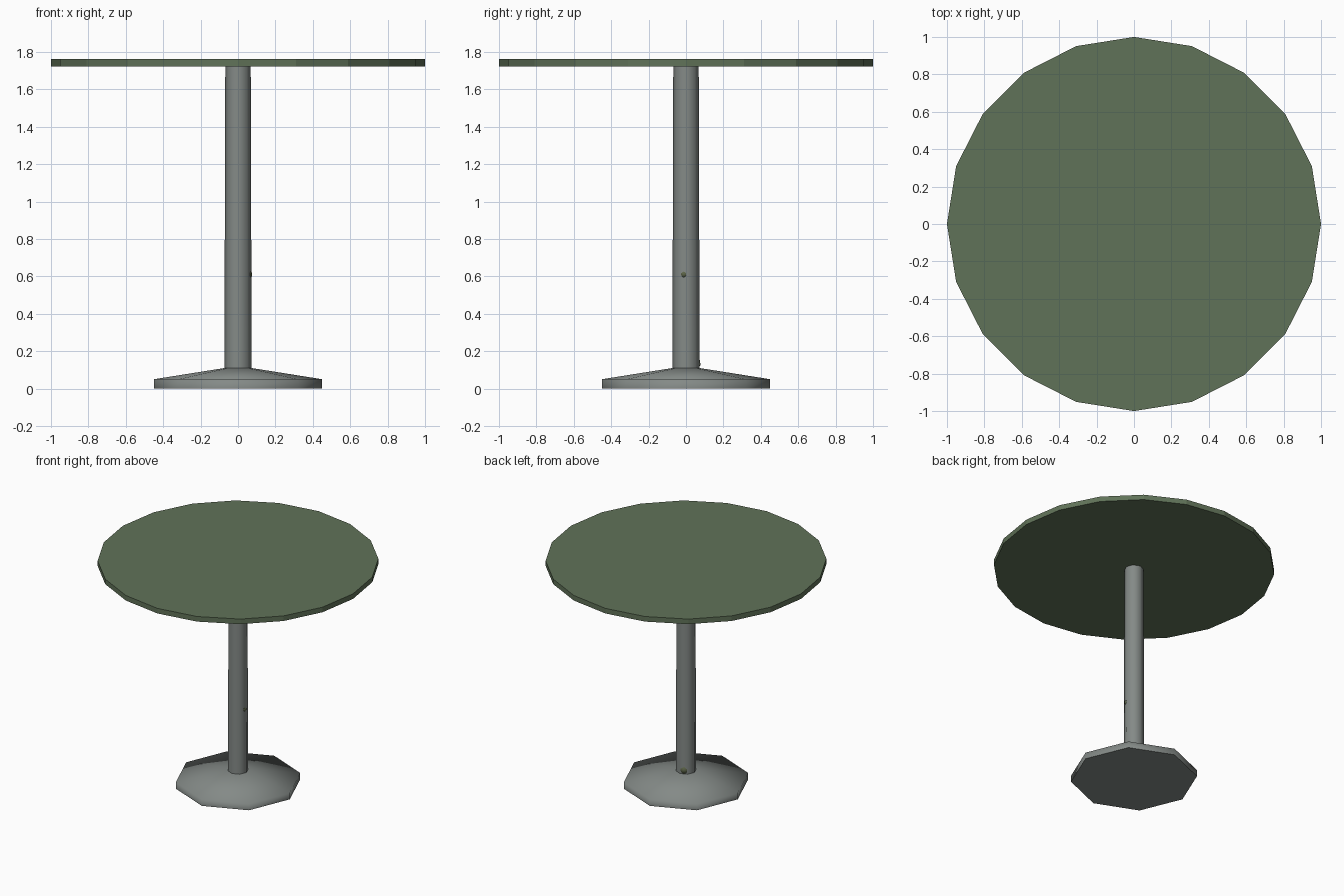
import bpy, bmesh, math
from mathutils import Vector

if "Cube" in bpy.data.objects:
    bpy.data.objects.remove(bpy.data.objects["Cube"])


def lin(c):
    c /= 255
    return c / 12.92 if c < 0.04045 else ((c + 0.055) / 1.055) ** 2.4


def material(name, rgb):
    m = bpy.data.materials.new(name)
    m.diffuse_color = (*[lin(c) for c in rgb], 1)
    m.use_nodes = True
    m.node_tree.nodes["Principled BSDF"].inputs["Base Color"].default_value = m.diffuse_color
    return m


GREEN = material("table green", (96, 114, 88))
METAL = material("grey metal", (132, 138, 135))
GUM = material("olive gum", (92, 100, 72))


def finish(name, bm, mat, smooth_angle=None):
    bmesh.ops.recalc_face_normals(bm, faces=bm.faces[:])
    me = bpy.data.meshes.new(name)
    bm.to_mesh(me)
    bm.free()
    me.materials.append(mat)
    ob = bpy.data.objects.new(name, me)
    bpy.context.collection.objects.link(ob)
    if smooth_angle:
        bpy.ops.object.select_all(action='DESELECT')
        ob.select_set(True)
        bpy.context.view_layer.objects.active = ob
        bpy.ops.object.shade_smooth_by_angle(angle=math.radians(smooth_angle))
    return ob


def lathe(name, profile, sides, mat, smooth_angle=None):
    """Revolve (radius, height) points, with a corner on the x axis, and cap both ends."""
    bm = bmesh.new()
    rings = [[bm.verts.new((r * math.cos(2 * math.pi * i / sides),
                            r * math.sin(2 * math.pi * i / sides), z))
              for i in range(sides)] for r, z in profile]
    for a, b in zip(rings, rings[1:]):
        for i in range(sides):
            j = (i + 1) % sides
            bm.faces.new((a[i], a[j], b[j], b[i]))
    bm.faces.new(rings[0][::-1])
    bm.faces.new(rings[-1])
    return finish(name, bm, mat, smooth_angle)


def gum(name, azimuth, radius, z, size):
    """Small flattened blob stuck to the pole."""
    d = Vector((math.cos(azimuth), math.sin(azimuth), 0))
    bm = bmesh.new()
    bmesh.ops.create_icosphere(bm, subdivisions=1, radius=1)
    bmesh.ops.scale(bm, vec=(size * 0.45, size, size), verts=bm.verts[:])
    rot = d.to_track_quat('X', 'Z').to_matrix()
    bmesh.ops.rotate(bm, cent=(0, 0, 0), matrix=rot, verts=bm.verts[:])
    bmesh.ops.translate(bm, vec=d * radius + Vector((0, 0, z)), verts=bm.verts[:])
    finish(name, bm, GUM, 60)


# Round top
lathe("table_top", [(1.0, 1.722), (1.0, 1.762)], 20, GREEN)
# Slightly tapered pole
lathe("pole", [(0.073, 0.09), (0.068, 1.722)], 8, METAL, 60)
# Octagonal foot, smooth over the rim
lathe("foot", [(0.45, 0.0), (0.45, 0.05), (0.073, 0.11)], 8, METAL, 85)
# Bits stuck to the pole
gum("gum_upper", math.radians(-10), 0.070, 0.61, 0.016)
gum("gum_lower", math.radians(112), 0.068, 0.137, 0.028)
